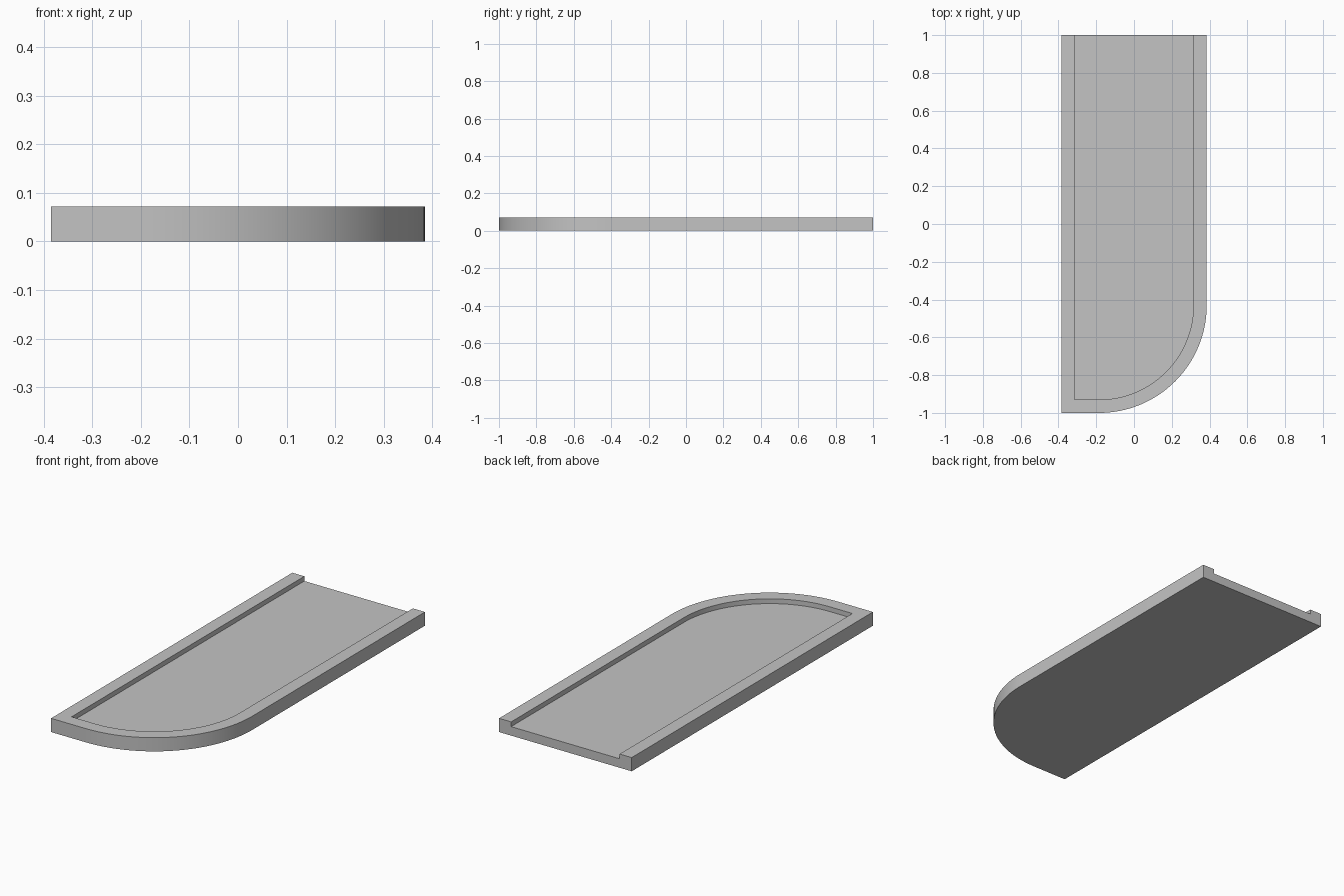
import bpy
import bmesh
from math import sin, cos, pi

cube = bpy.data.objects.get("Cube")
if cube:
    bpy.data.objects.remove(cube, do_unlink=True)

HALF_W, HALF_L = 0.385, 1.0
HEIGHT, FLOOR = 0.072, 0.047
RIM, RADIUS, STEPS = 0.07, 0.57, 32


def outline(inset):
    """Open path round the tray: back, square corner, round corner, back."""
    x, y, r = HALF_W - inset, HALF_L - inset, RADIUS - inset
    cx, cy = HALF_W - RADIUS, RADIUS - HALF_L
    arc = [(cx + r * sin(a), cy - r * cos(a))
           for a in (i * pi / 2 / STEPS for i in range(STEPS + 1))]
    return [(-x, HALF_L), (-x, -y)] + arc + [(x, HALF_L)]


bm = bmesh.new()


def row(inset, z):
    return [bm.verts.new((x, y, z)) for x, y in outline(inset)]


# Rim section swept along the outline: outer wall, rim top, inner wall
rows = [row(0, 0), row(0, HEIGHT), row(RIM, HEIGHT), row(RIM, FLOOR)]
for a, b in zip(rows, rows[1:]):
    for i in range(len(a) - 1):
        bm.faces.new((a[i], a[i + 1], b[i + 1], b[i]))

# Underside, recessed floor and open back end
bm.faces.new(rows[0])
bm.faces.new(rows[3])
bm.faces.new([r[0] for r in rows] + [r[-1] for r in reversed(rows)])
bmesh.ops.recalc_face_normals(bm, faces=bm.faces)

mesh = bpy.data.meshes.new("tray")
bm.to_mesh(mesh)
bm.free()
tray = bpy.data.objects.new("tray", mesh)
bpy.context.collection.objects.link(tray)

# Plain grey material
grey = bpy.data.materials.new("light grey")
grey.use_nodes = True
colour = (0.55, 0.55, 0.55, 1)
grey.diffuse_color = colour
grey.node_tree.nodes["Principled BSDF"].inputs["Base Color"].default_value = colour
mesh.materials.append(grey)

bpy.ops.object.select_all(action='DESELECT')
tray.select_set(True)
bpy.context.view_layer.objects.active = tray
bpy.ops.object.shade_smooth_by_angle(angle=pi / 6)
